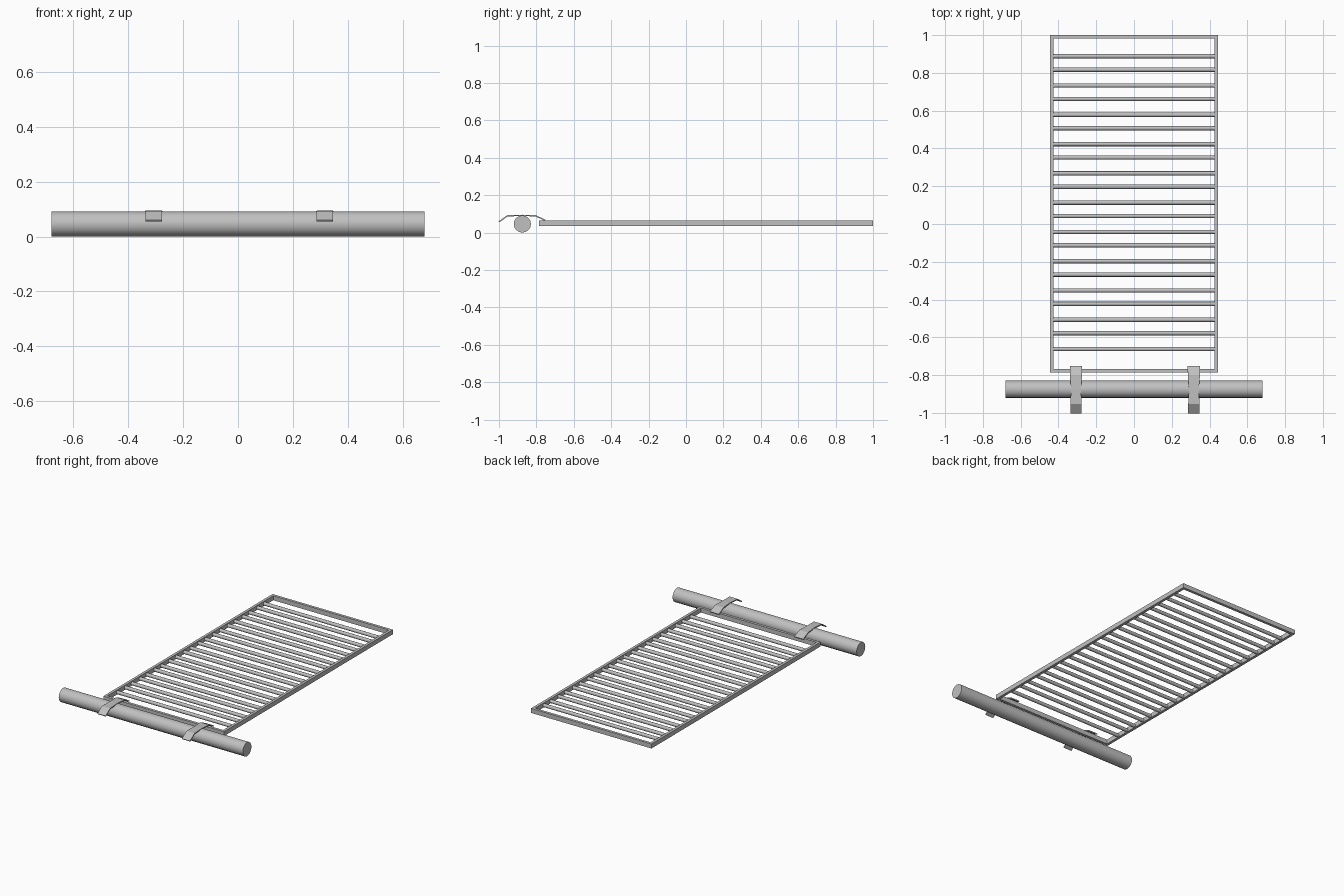
import bpy, bmesh, math
from mathutils import Matrix

cube = bpy.data.objects.get("Cube")
if cube:
    bpy.data.objects.remove(cube, do_unlink=True)

metal = bpy.data.materials.new("light_grey_metal")
grey = (0.53, 0.53, 0.53, 1)
metal.diffuse_color = grey
metal.use_nodes = True
metal.node_tree.nodes["Principled BSDF"].inputs["Base Color"].default_value = grey


def finish(name, bm, smooth=False):
    bmesh.ops.recalc_face_normals(bm, faces=bm.faces)
    mesh = bpy.data.meshes.new(name)
    bm.to_mesh(mesh)
    bm.free()
    mesh.materials.append(metal)
    ob = bpy.data.objects.new(name, mesh)
    bpy.context.collection.objects.link(ob)
    if smooth:
        bpy.ops.object.select_all(action='DESELECT')
        ob.select_set(True)
        bpy.context.view_layer.objects.active = ob
        bpy.ops.object.shade_smooth_by_angle(angle=math.radians(35))
    return ob


def rod(name, y, z, radius, length, sides):
    bm = bmesh.new()
    bmesh.ops.create_cone(bm, cap_ends=True, segments=sides, radius1=radius,
                          radius2=radius, depth=length,
                          matrix=Matrix.Translation((0, y, z)) @ Matrix.Rotation(math.pi / 2, 4, 'Y'))
    return finish(name, bm, True)


# Rectangular outer frame with mitred corners
HALF_W, FRONT, BACK, WALL = 0.445, -0.785, 1.0, 0.018
LOW, HIGH = 0.036, 0.066
bm = bmesh.new()
rings = []
for inset, z in ((0, LOW), (0, HIGH), (WALL, HIGH), (WALL, LOW)):
    x = HALF_W - inset
    f, b = FRONT + inset, BACK - inset
    rings.append([bm.verts.new((px, py, z)) for px, py in ((-x, f), (x, f), (x, b), (-x, b))])
for a, b in zip(rings, rings[1:] + rings[:1]):
    for i in range(4):
        j = (i + 1) % 4
        bm.faces.new((a[i], a[j], b[j], b[i]))
finish("outer_frame", bm)

# Slats, alternating narrow and wide gaps
y = 0.888
for i in range(21):
    rod(f"slat_{i + 1}", y, 0.049, 0.0115, 2 * HALF_W - WALL, 12)
    y -= 0.071 if i % 2 == 0 else 0.084

# Front pipe
rod("front_pipe", -0.875, 0.046, 0.046, 1.36, 16)


# Bent straps hooking the frame over the pipe: (y, z, half width)
def strap(name, x):
    path = ((-1.0, 0.058, 0.030), (-0.953, 0.090, 0.030), (-0.875, 0.092, 0.026),
            (-0.805, 0.090, 0.032), (-0.753, 0.066, 0.033))
    bm = bmesh.new()
    rows = [[bm.verts.new((x + s * w, py, pz)) for s in (-1, 1)] for py, pz, w in path]
    for a, b in zip(rows, rows[1:]):
        bm.faces.new((a[0], a[1], b[1], b[0]))
    ob = finish(name, bm)
    mod = ob.modifiers.new("thickness", 'SOLIDIFY')
    mod.thickness = 0.007
    mod.offset = 0


strap("right_strap", -0.307)
strap("left_strap", 0.317)
